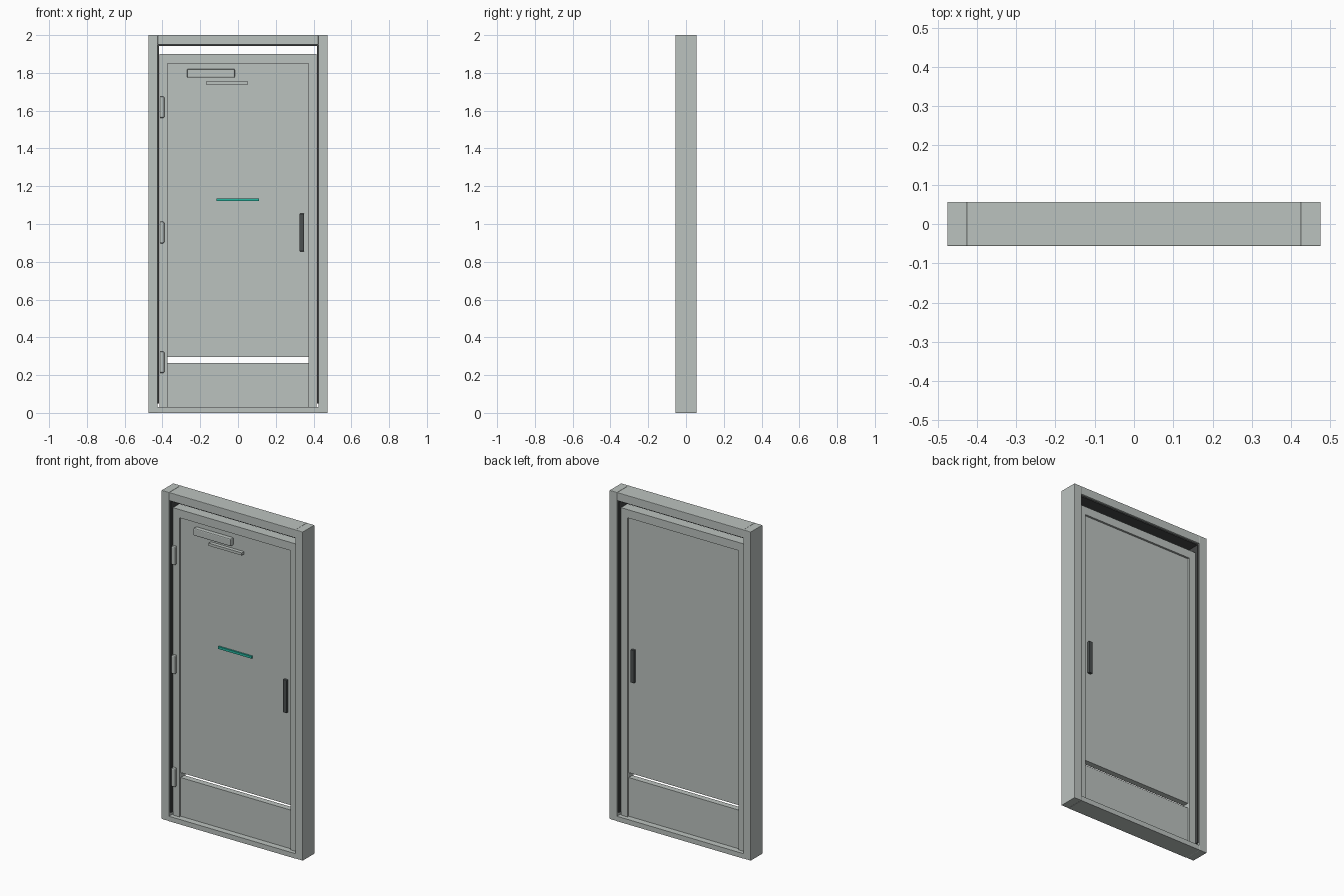
import bpy

cube = bpy.data.objects.get("Cube")
if cube:
    bpy.data.objects.remove(cube, do_unlink=True)


def material(name, color):
    mat = bpy.data.materials.new(name)
    mat.use_nodes = True
    mat.diffuse_color = (*color, 1)
    mat.node_tree.nodes["Principled BSDF"].inputs["Base Color"].default_value = (*color, 1)
    return mat


steel = material("grey steel", (0.50, 0.54, 0.52))
rubber = material("dark rubber", (0.06, 0.065, 0.065))
grip = material("charcoal grip", (0.07, 0.08, 0.08))
teal = material("teal strip", (0.02, 0.48, 0.36))


def box(name, x, y, z, mat, bevel=0.0):
    """Box between (min, max) pairs on each axis, optionally bevelled."""
    bpy.ops.mesh.primitive_cube_add(size=1, location=[sum(p) / 2 for p in (x, y, z)])
    obj = bpy.context.object
    obj.name = name
    obj.scale = [p[1] - p[0] for p in (x, y, z)]
    bpy.ops.object.transform_apply(location=False, rotation=False, scale=True)
    obj.data.materials.append(mat)
    if bevel:
        mod = obj.modifiers.new("Bevel", "BEVEL")
        mod.width = bevel
        mod.segments = 2
    return obj


def both(half):
    return (-half, half)


outer, inner, depth = 0.475, 0.425, 0.056
stile_in, stile_out = 0.373, 0.416

# Frame, seals and door stiles, mirrored left and right
for side, sign in (("left", 1), ("right", -1)):
    def span(a, b):
        return tuple(sorted((sign * a, sign * b)))
    box(side + "_jamb", span(inner, outer), both(depth), (0, 2), steel, 0.002)
    box(side + "_seal", span(0.418, inner), both(0.045), (0.05, 1.95), rubber)
    box(side + "_stile", span(stile_in, stile_out), both(0.03), (0.03, 1.90), steel)

box("header", both(inner), both(depth), (1.95, 2), steel, 0.002)
box("threshold", both(inner), both(depth), (0, 0.03), steel)
box("top_seal", both(0.418), both(0.045), (1.943, 1.95), rubber)

# Door leaf
box("top_rail", both(stile_in), both(0.03), (1.85, 1.90), steel)
box("main_panel", both(stile_in), both(0.018), (0.295, 1.85), steel)
box("kick_panel", both(stile_in), both(0.018), (0.03, 0.265), steel)

# Hinges
for name, z in (("lower", 0.268), ("middle", 0.955), ("upper", 1.618)):
    box(name + "_hinge", (-0.416, -0.39), (-0.05, -0.028), (z - 0.057, z + 0.057), steel, 0.007)

# Pull handles on both faces
for name, y in (("front", (-0.034, -0.016)), ("back", (0.016, 0.034))):
    box(name + "_handle", (0.326, 0.35), y, (0.855, 1.055), grip, 0.003)

# Door closer, its arm and the coloured strip
box("closer_body", (-0.27, -0.017), (-0.045, -0.016), (1.775, 1.821), steel, 0.006)
box("closer_arm", (-0.17, 0.053), (-0.04, -0.016), (1.738, 1.754), steel)
box("indicator_strip", (-0.115, 0.111), (-0.028, -0.016), (1.121, 1.135), teal)
